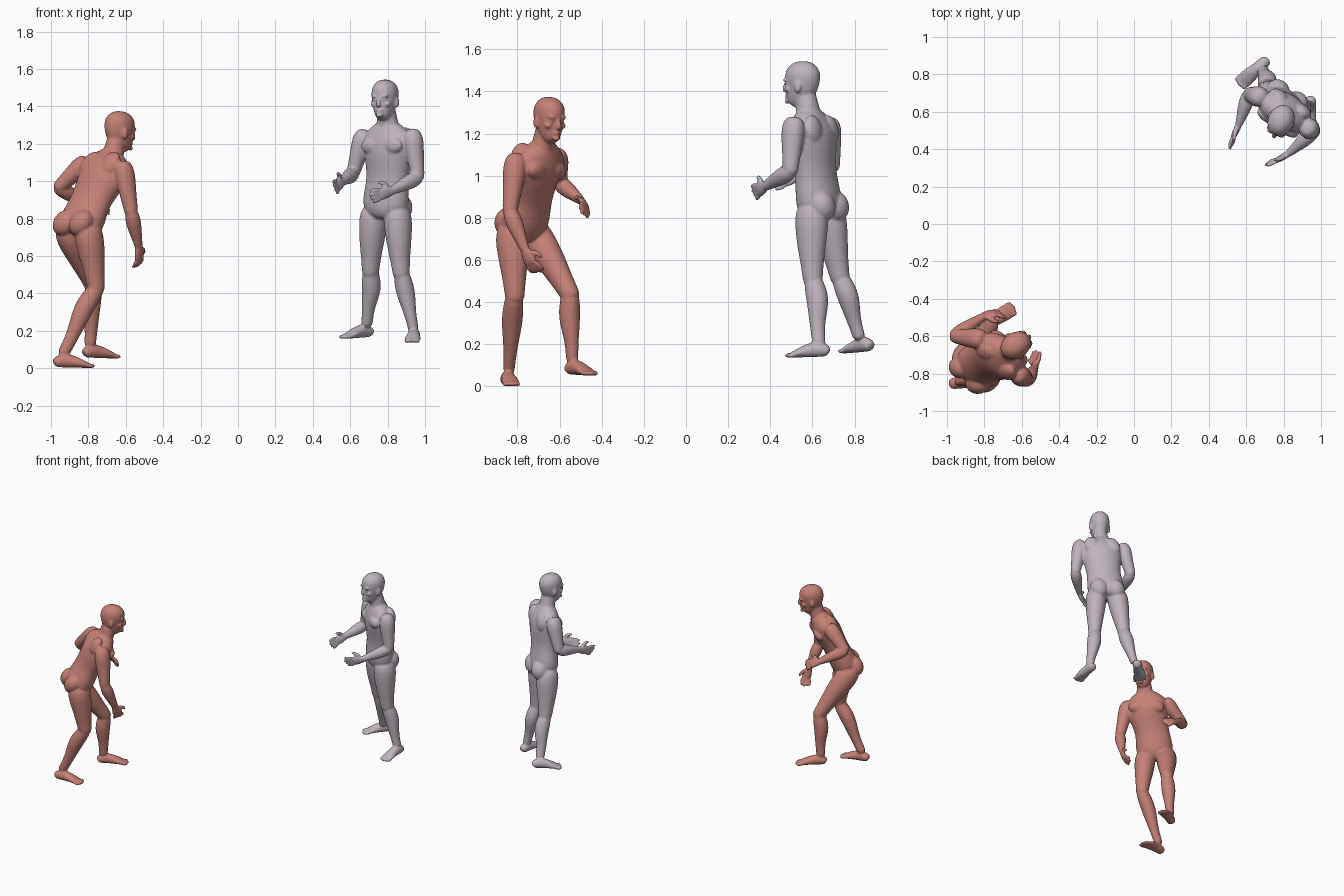
import bpy, bmesh, math
from mathutils import Vector as V, Matrix

cube = bpy.data.objects.get("Cube")
if cube:
    bpy.data.objects.remove(cube)
UP = V((0, 0, 1))


def material(name, rgb):
    m = bpy.data.materials.new(name)
    m.use_nodes = True
    m.diffuse_color = (*rgb, 1)
    bsdf = m.node_tree.nodes["Principled BSDF"]
    bsdf.inputs["Base Color"].default_value = (*rgb, 1)
    bsdf.inputs["Roughness"].default_value = 0.7
    return m


def tube(bm, pts, ref, sides=14):
    """Closed loft through (centre, half width, half depth); depth runs along ref."""
    rings = []
    for i, (c, w, d) in enumerate(pts):
        t = (pts[min(i + 1, len(pts) - 1)][0] - pts[max(i - 1, 0)][0]).normalized()
        f = (ref - t * ref.dot(t)).normalized()
        s = f.cross(t)
        angles = [2 * math.pi * k / sides for k in range(sides)]
        rings.append([bm.verts.new(c + s * w * math.cos(a) + f * d * math.sin(a)) for a in angles])
    for a, b in zip(rings, rings[1:]):
        for k in range(sides):
            j = (k + 1) % sides
            bm.faces.new((a[k], a[j], b[j], b[k]))
    bm.faces.new(rings[0][::-1])
    bm.faces.new(rings[-1])


def limb(bm, a, b, profile, ref):
    """Loft along a bone; profile rows are (position, half width, half depth, shift along ref)."""
    t = (b - a).normalized()
    f = (ref - t * ref.dot(t)).normalized()
    tube(bm, [(a.lerp(b, p) + f * o, w, d) for p, w, d, o in profile], ref)


def blob(bm, centre, axes, size):
    """Ellipsoid with the given axes."""
    m = Matrix.Translation(centre) @ Matrix(axes).transposed().to_4x4() @ Matrix.Diagonal((*size, 1))
    bmesh.ops.create_uvsphere(bm, u_segments=14, v_segments=8, radius=1, matrix=m)


THIGH = [(-.14, .045, .05, 0), (0, .074, .082, 0), (.2, .077, .084, 0), (.5, .066, .072, .006),
         (.8, .051, .054, .004), (1, .047, .05, .004), (1.08, .036, .038, 0)]
SHIN = [(-.08, .036, .038, 0), (.03, .046, .048, 0), (.25, .053, .056, -.012), (.45, .048, .05, -.01),
        (.7, .034, .037, 0), (.92, .029, .033, 0), (1.08, .03, .034, 0)]
UPPER_ARM = [(-.22, .03, .033, 0), (-.06, .052, .056, 0), (.15, .056, .059, 0), (.45, .047, .052, 0),
             (.75, .041, .043, 0), (1, .037, .039, 0), (1.1, .026, .027, 0)]
FOREARM = [(-.1, .026, .026, 0), (.04, .039, .039, 0), (.28, .045, .042, 0), (.6, .035, .033, 0),
           (.9, .026, .022, 0), (1.06, .026, .02, 0)]
FOOT = [(0, .022, .02), (.06, .033, .031), (.28, .033, .04), (.5, .037, .033),
        (.7, .045, .023), (.84, .043, .015), (.92, .034, .011)]
SKULL = [(-.004, .022, .024, .05), (.012, .04, .046, .038), (.04, .055, .068, .018), (.085, .066, .082, 0),
         (.13, .073, .09, -.004), (.165, .068, .084, -.006), (.193, .048, .06, -.007), (.207, .02, .026, -.007)]


def hand(bm, wrist, aim, palm, thumb, curl):
    d = V(aim).normalized()
    n = V(palm)
    n = (n - d * n.dot(d)).normalized()
    u = n.cross(d)
    u = u if u.dot(V(thumb)) > 0 else -u
    tube(bm, [(wrist - d * .01, .024, .018), (wrist + d * .02, .031, .018),
              (wrist + d * .055, .039, .016), (wrist + d * .082, .035, .013)], n)
    # Fingers fan out and bend toward the palm
    for k in range(4):
        side = 1.5 - k
        a = wrist + d * .07 + u * side * .018
        b = a + (d + u * side * .09 + n * curl * .5).normalized() * (.043 - abs(side - .5) * .005)
        c = b + (d + u * side * .05 + n * curl * 1.6).normalized() * (.037 - abs(side - .5) * .005)
        tube(bm, [(a, .012, .013), (b, .0105, .0115), (c, .009, .009)], u, 8)
    a = wrist + d * .018 + u * .02
    b = a + (d * .7 + u + n * .3).normalized() * .042
    c = b + (d + u * .3 + n * .3).normalized() * .036
    tube(bm, [(a, .017, .017), (b, .0135, .0135), (c, .0095, .0095)], n, 8)


def foot(bm, heel, toe):
    d = toe - heel
    tube(bm, [(heel + d * t + UP * h, w, h) for t, w, h in FOOT], UP)
    side = d.cross(UP).normalized()
    for k in range(5):
        p = heel + d * (.92 - abs(k - 2) * .02) + side * (k - 2) * .016 + UP * .012
        blob(bm, p, (d.normalized(), side, UP), (.026, .0105, .012))


def head(bm, chin, aim, up):
    u = V(up).normalized()
    f = V(aim)
    f = (f - u * f.dot(u)).normalized()
    s = u.cross(f)
    axes = (s, f, u)

    def at(x, y, z):
        return chin + s * x + f * y + u * z
    tube(bm, [(at(0, o, z), w, d) for z, w, d, o in SKULL], f, 18)
    # Nose, lips, brow, eyes and ears
    tube(bm, [(at(0, .076, .112), .008, .01), (at(0, .087, .085), .011, .013),
              (at(0, .092, .069), .016, .013), (at(0, .08, .06), .012, .008)], f, 10)
    blob(bm, at(0, .077, .042), axes, (.021, .01, .009))
    blob(bm, at(0, .075, .016), axes, (.02, .013, .014))
    for m in (1, -1):
        blob(bm, at(m * .027, .072, .117), axes, (.026, .012, .008))
        blob(bm, at(m * .027, .066, .098), axes, (.014, .012, .008))
        blob(bm, at(m * .04, .055, .075), axes, (.018, .018, .014))
        blob(bm, at(m * .07, -.008, .085), axes, (.009, .018, .03))


def figure(name, mat, j):
    bm = bmesh.new()
    p = {k: V(v) for k, v in j.items() if k != "curl"}
    f = p["facing"].normalized()
    left = UP.cross(f)
    pel, wai, che, nec = p["pelvis"], p["waist"], p["chest"], p["neck"]
    spine = (nec - pel).normalized()
    front = left.cross(spine)
    body = (left, front, spine)

    # Torso and neck
    tube(bm, [(pel - spine * .085, .075, .06), (pel - spine * .05, .118, .09), (pel, .137, .1),
              (pel.lerp(wai, .55), .128, .092), (wai, .121, .087), (wai.lerp(che, .5), .133, .095),
              (che, .15, .104), (che.lerp(nec, .45), .156, .09), (che.lerp(nec, .78), .11, .066),
              (nec + spine * .01, .058, .052)], f, 20)
    top = p["chin"] + UP * .07 - p["gaze"].normalized() * .01
    tube(bm, [(nec - spine * .05, .08, .06), (nec, .06, .057), (nec.lerp(top, .5), .052, .055),
              (top, .05, .053)], f)
    for m in (1, -1):
        blob(bm, che + left * m * .066 + front * .068 + spine * .025, body, (.066, .034, .045))
        blob(bm, che + left * m * .07 - front * .055 + spine * .04, body, (.062, .04, .075))
        blob(bm, pel + left * m * .06 - front * .055 - spine * .03, body, (.068, .065, .075))
    head(bm, p["chin"], p["gaze"], p["head_up"])

    # Limbs on both sides
    for side, m in (("left", 1), ("right", -1)):
        def q(part):
            return p[side + "_" + part]
        hip = pel + left * m * .075 - spine * .05
        toes = q("toe") - q("heel")
        limb(bm, hip, q("knee"), THIGH, f)
        limb(bm, q("knee"), q("ankle"), SHIN, toes)
        foot(bm, q("heel"), q("toe"))
        limb(bm, q("shoulder"), q("elbow"), UPPER_ARM, f)
        limb(bm, q("elbow"), q("wrist"), FOREARM, q("palm"))
        hand(bm, q("wrist"), q("aim"), q("palm"), q("thumb"), j["curl"])

    bmesh.ops.recalc_face_normals(bm, faces=bm.faces)
    mesh = bpy.data.meshes.new(name)
    bm.to_mesh(mesh)
    bm.free()
    mesh.materials.append(mat)
    ob = bpy.data.objects.new(name, mesh)
    bpy.context.collection.objects.link(ob)
    # Fuse the overlapping forms into one smooth skin
    ob.modifiers.new("round", "SUBSURF").levels = 1
    ob.modifiers["round"].render_levels = 1
    fuse = ob.modifiers.new("fuse", "REMESH")
    fuse.mode, fuse.voxel_size, fuse.use_smooth_shade = "VOXEL", .0065, True
    soft = ob.modifiers.new("soften", "SMOOTH")
    soft.factor, soft.iterations = .5, 4


figure("crouching_figure_body", material("terracotta skin", (.56, .22, .18)), dict(
    facing=(.68, .73, 0), gaze=(.85, .55, -.1), head_up=(.08, .06, 1), curl=.7,
    pelvis=(-.835, -.765, .78), waist=(-.785, -.735, .90), chest=(-.72, -.71, 1.03),
    neck=(-.665, -.675, 1.15), chin=(-.64, -.655, 1.168),
    left_shoulder=(-.825, -.615, 1.09), left_elbow=(-.96, -.6, .965), left_wrist=(-.81, -.495, .88),
    left_aim=(.9, .25, -.35), left_palm=(.2, -.7, -.6), left_thumb=(.3, -.4, .8),
    right_shoulder=(-.61, -.81, 1.06), right_elbow=(-.57, -.835, .83), right_wrist=(-.53, -.765, .65),
    right_aim=(.05, .4, -.9), right_palm=(-.7, .6, 0), right_thumb=(.7, .7, 0),
    left_knee=(-.77, -.55, .43), left_ankle=(-.79, -.54, .13),
    left_heel=(-.825, -.56, .055), left_toe=(-.64, -.445, .05),
    right_knee=(-.76, -.815, .42), right_ankle=(-.93, -.84, .085),
    right_heel=(-.985, -.855, .003), right_toe=(-.77, -.825, 0)))

figure("standing_figure_body", material("pale mauve skin", (.52, .45, .51)), dict(
    facing=(-.54, -.84, 0), gaze=(-.4, -.9, 0), head_up=(0, 0, 1), curl=.2,
    pelvis=(.79, .63, .88), waist=(.80, .615, 1.02), chest=(.805, .6, 1.17),
    neck=(.80, .58, 1.31), chin=(.785, .55, 1.337),
    left_shoulder=(.935, .51, 1.235), left_elbow=(.962, .495, 1.02), left_wrist=(.825, .375, .95),
    left_aim=(-.8, -.45, -.25), left_palm=(-.45, .8, .2), left_thumb=(0, 0, 1),
    right_shoulder=(.67, .68, 1.235), right_elbow=(.615, .695, 1.04), right_wrist=(.56, .53, 1.0),
    right_aim=(-.4, -.9, -.3), right_palm=(.9, -.3, .2), right_thumb=(0, 0, 1),
    left_knee=(.875, .605, .50), left_ankle=(.938, .63, .21),
    left_heel=(.945, .68, .14), left_toe=(.93, .475, .135),
    right_knee=(.71, .735, .51), right_ankle=(.69, .82, .24),
    right_heel=(.715, .88, .165), right_toe=(.56, .745, .155)))
